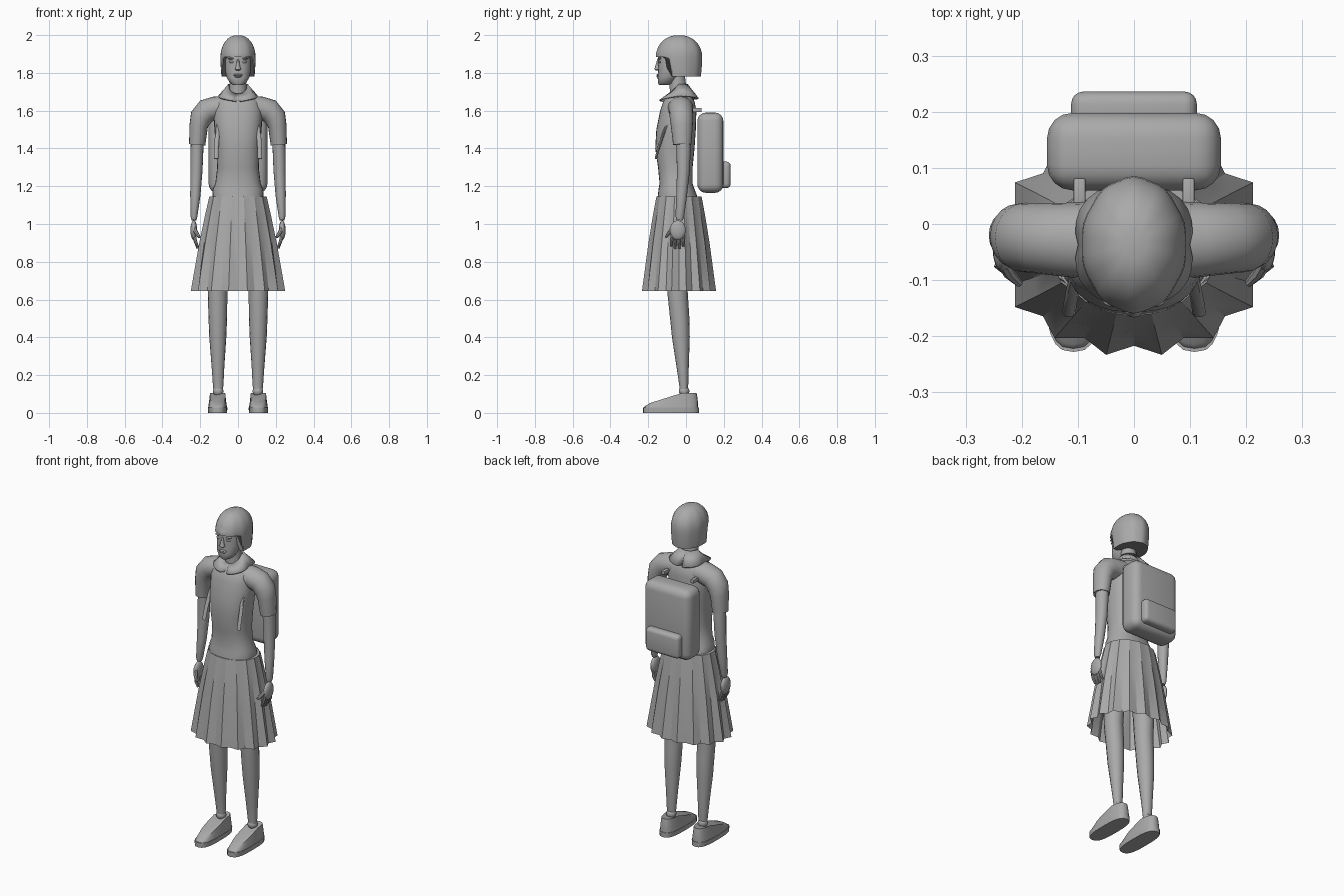
import bpy, bmesh
from math import sin, cos, pi, radians, tau
from mathutils import Vector

cube = bpy.data.objects.get("Cube")
if cube:
    bpy.data.objects.remove(cube, do_unlink=True)

grey = bpy.data.materials.new("plain grey")
grey.use_nodes = True
GREY = (0.4, 0.4, 0.4, 1)
grey.diffuse_color = GREY
grey.node_tree.nodes["Principled BSDF"].inputs["Base Color"].default_value = GREY


def finish(name, bm, angle=40):
    bmesh.ops.recalc_face_normals(bm, faces=bm.faces)
    mesh = bpy.data.meshes.new(name)
    bm.to_mesh(mesh)
    bm.free()
    ob = bpy.data.objects.new(name, mesh)
    bpy.context.collection.objects.link(ob)
    mesh.materials.append(grey)
    bpy.ops.object.select_all(action='DESELECT')
    ob.select_set(True)
    bpy.context.view_layer.objects.active = ob
    bpy.ops.object.shade_smooth_by_angle(angle=radians(angle))
    return ob


def loft(name, rings, caps=True, angle=40):
    """Skin a list of equally long point rings."""
    bm = bmesh.new()
    rows = [[bm.verts.new(p) for p in ring] for ring in rings]
    n = len(rows[0])
    for a, b in zip(rows, rows[1:]):
        for i in range(n):
            bm.faces.new((a[i], a[(i + 1) % n], b[(i + 1) % n], b[i]))
    if caps:
        bm.faces.new(rows[0])
        bm.faces.new(rows[-1])
    return finish(name, bm, angle)


def oval(cx, cy, z, rx, ry, n=24, power=1.0):
    """Level ring; power under 1 squares the corners."""
    def s(v):
        return abs(v) ** power * (1 if v > 0 else -1)
    return [(cx + rx * s(sin(tau * i / n)), cy - ry * s(cos(tau * i / n)), z) for i in range(n)]


def tube(name, path, n=16):
    """Tube through (x, y, z, side radius, depth radius) points."""
    pts = [Vector(p[:3]) for p in path]
    rings = []
    for i, (p, row) in enumerate(zip(pts, path)):
        d = (pts[min(i + 1, len(pts) - 1)] - pts[max(i - 1, 0)]).normalized()
        side = Vector((0, 1, 0)).cross(d).normalized()
        deep = d.cross(side)
        rings.append([p + side * row[3] * cos(tau * k / n) + deep * row[4] * sin(tau * k / n)
                      for k in range(n)])
    return loft(name, rings)


def ball(name, centre, size, seg=20):
    bm = bmesh.new()
    bmesh.ops.create_uvsphere(bm, u_segments=seg, v_segments=seg // 2, radius=1)
    bmesh.ops.scale(bm, vec=size, verts=bm.verts)
    bmesh.ops.translate(bm, vec=centre, verts=bm.verts)
    return finish(name, bm)


def box(name, lo, hi, bevel, segments=4):
    lo, hi = Vector(lo), Vector(hi)
    bm = bmesh.new()
    bmesh.ops.create_cube(bm, size=1)
    bmesh.ops.scale(bm, vec=hi - lo, verts=bm.verts)
    bmesh.ops.translate(bm, vec=(lo + hi) / 2, verts=bm.verts)
    bmesh.ops.bevel(bm, geom=bm.edges[:], offset=bevel, segments=segments, profile=0.5, affect='EDGES')
    return finish(name, bm)


# Torso: height, half width, front, back
torso = [(1.145, .135, -.15, .06), (1.185, .133, -.145, .045), (1.215, .12, -.14, .035),
         (1.3, .11, -.148, .035), (1.4, .116, -.163, .045), (1.5, .125, -.157, .052),
         (1.6, .13, -.137, .055), (1.65, .115, -.12, .045), (1.69, .06, -.085, .015)]
loft("blouse", [oval(0, (f + b) / 2, z, w, (b - f) / 2, 28, .85) for z, w, f, b in torso])

# Pleated skirt, open below
skirt = [(1.145, .155, .122, .97), (1.05, .177, .14, .95), (.9, .209, .165, .93), (.645, .255, .2, .9)]
rings = []
for z, rx, ry, fold in skirt:
    ring = []
    for i in range(32):
        k = 1 if i % 2 else fold
        a = tau * i / 32
        ring.append((rx * k * sin(a), -.037 - ry * k * cos(a), z))
    rings.append(ring)
loft("pleated_skirt", rings, caps=False, angle=25)
loft("skirt_waist", [oval(0, -.037, z, .15, .117, 32) for z in (1.135, 1.144)])

# Neck and folded collar with a notch at the front
loft("neck", [oval(0, y, z, r, r) for z, r, y in ((1.64, .055, -.035), (1.7, .045, -.04), (1.8, .042, -.05))])
inner, edge = [], []
for i in range(32):
    a = tau * i / 32
    front = max(0, cos(a))
    inner.append((.052 * sin(a), -.04 - .05 * cos(a), 1.74 - .05 * front))
    notch = .75 if i in (0, 16) else 1
    r = notch * (.105 + .018 * abs(sin(2 * a)))
    edge.append((r * .95 * sin(a), -.037 - r * .95 * cos(a), 1.66 + .02 * abs(sin(a)) - .01 * front))
collar = loft("collar", [inner, edge], caps=False)
solid = collar.modifiers.new("cloth thickness", 'SOLIDIFY')
solid.thickness = .008

# Head: height, half width, front, back
head = [(1.735, .022, -.142, -.09), (1.745, .042, -.148, -.07), (1.775, .06, -.15, -.045),
        (1.82, .07, -.147, 0), (1.87, .074, -.15, .03), (1.92, .074, -.146, .05), (1.96, .05, -.12, .02)]
loft("face", [oval(0, (f + b) / 2, z, w, (b - f) / 2, 24, .9) for z, w, f, b in head])
loft("nose", [oval(0, y, z, w, d, 10) for z, w, d, y in
              ((1.812, .008, .008, -.15), (1.818, .017, .015, -.152), (1.835, .011, .013, -.15),
               (1.872, .006, .007, -.145))])
for z, w in ((1.789, .026), (1.781, .022)):
    ball("lip", (0, -.145, z), (w, .011, .006), 12)
for s in (-1, 1):
    ball("eye", (s * .032, -.138, 1.858), (.015, .009, .007), 12)
    ball("eyebrow", (s * .034, -.138, 1.876), (.021, .01, .005), 12)

# Bobbed hair: ridged dome over a skirt of hair that stops at the fringe
N = 40
rings = []
for j in range(1, 14):
    ring = []
    for i in range(N):
        a = tau * i / N
        off = min(a, tau - a)
        bottom = 1.905 - .03 * min(1, off) ** 2 if off < 1.12 else 1.78
        ridge = 1 + .012 * cos(10 * a)
        if j < 9:
            t = j / 8 * pi / 2
            k, z = sin(t) ** .9 * ridge, 1.885 + .115 * cos(t)
            z = max(z, bottom)
        else:
            t = (j - 8) / 5
            z = 1.885 + (min(bottom, 1.885) - 1.885) * t
            k = ridge * (1 - .06 * t * t)
        ring.append((.094 * k * sin(a), -.037 - .121 * k * cos(a), z))
    rings.append(ring)
loft("bobbed_hair", rings)

# Backpack with pocket
box("backpack", (-.155, .06, 1.165), (.155, .198, 1.59), .045)
box("backpack_pocket", (-.112, .17, 1.19), (.112, .236, 1.33), .022)


def shoe(s):
    # Outline narrows to the toe; the upper slopes from ankle to toe
    def ring(z, width, toe, heel):
        mid, half = (toe + heel) / 2, (heel - toe) / 2
        return oval(s * .108, mid, z, width, half, 24, .7)
    loft("shoe_sole", [ring(0, .05, -.228, .068), ring(.028, .052, -.228, .068)])
    rings = []
    for t in (0, .25, .5, .75, 1):
        base = ring(0, .05 - .009 * t, -.222 + .03 * t * t, .064 - .008 * t * t)
        rings.append([(x, y, .028 + t * (.018 + .06 * min(1, max(0, (y + .21) / .19)))) for x, y, z in base])
    loft("shoe_upper", rings, angle=50)


for s, side in ((1, "left"), (-1, "right")):
    # Legs
    leg = [(.09, -.04, 1.1, .066, .075), (.105, -.045, .8, .058, .062), (.108, -.045, .64, .052, .054),
           (.107, -.033, .5, .049, .051), (.107, -.027, .4, .045, .047), (.106, -.018, .25, .034, .033),
           (.105, -.012, .15, .028, .024), (.105, -.012, .12, .025, .022)]
    tube(side + "_leg", [(s * p[0],) + p[1:] for p in leg])
    ball(side + "_ankle", (s * .105, -.01, .115), (.028, .028, .028))
    shoe(s)

    # Short sleeve, arm and hand
    sleeve = [(.06, -.03, 1.62, .06, .07), (.12, -.028, 1.613, .062, .066), (.165, -.026, 1.6, .064, .063),
              (.195, -.024, 1.565, .06, .062), (.208, -.022, 1.52, .049, .058), (.216, -.02, 1.42, .043, .048)]
    tube(side + "_sleeve", [(s * p[0],) + p[1:] for p in sleeve], 20)
    arm = [(.213, -.018, 1.5, .034, .038), (.217, -.013, 1.4, .034, .038), (.22, -.014, 1.28, .032, .034),
           (.226, -.023, 1.15, .027, .028), (.233, -.033, 1.04, .018, .023), (.233, -.034, 1.02, .013, .016)]
    tube(side + "_arm", [(s * p[0],) + p[1:] for p in arm])
    ball(side + "_palm", (s * .234, -.043, .967), (.018, .042, .052))
    for k in range(4):
        y = -.077 + .021 * k
        tip = .87 + (.012 if k in (0, 3) else 0)
        tube(side + "_finger", [(s * .234, -.043 + (y + .043) * .8, .95, .009, .009),
                                (s * .226, y, .91, .009, .009), (s * .213, y, tip, .006, .006)], 8)
    tube(side + "_thumb", [(s * .236, -.065, .985, .011, .011), (s * .222, -.088, .955, .011, .011),
                           (s * .204, -.106, .93, .007, .007)], 8)

    # Backpack strap over the shoulder and down the chest
    box(side + "_strap_top", (s * .097 - .011, .02, 1.592), (s * .097 + .011, .082, 1.614), .004, 2)
    tube(side + "_strap_front", [(s * .1, -.07, 1.58, .008, .008), (s * .108, -.112, 1.5, .012, .007),
                                 (s * .114, -.143, 1.41, .012, .007), (s * .116, -.16, 1.345, .012, .006)], 8)
